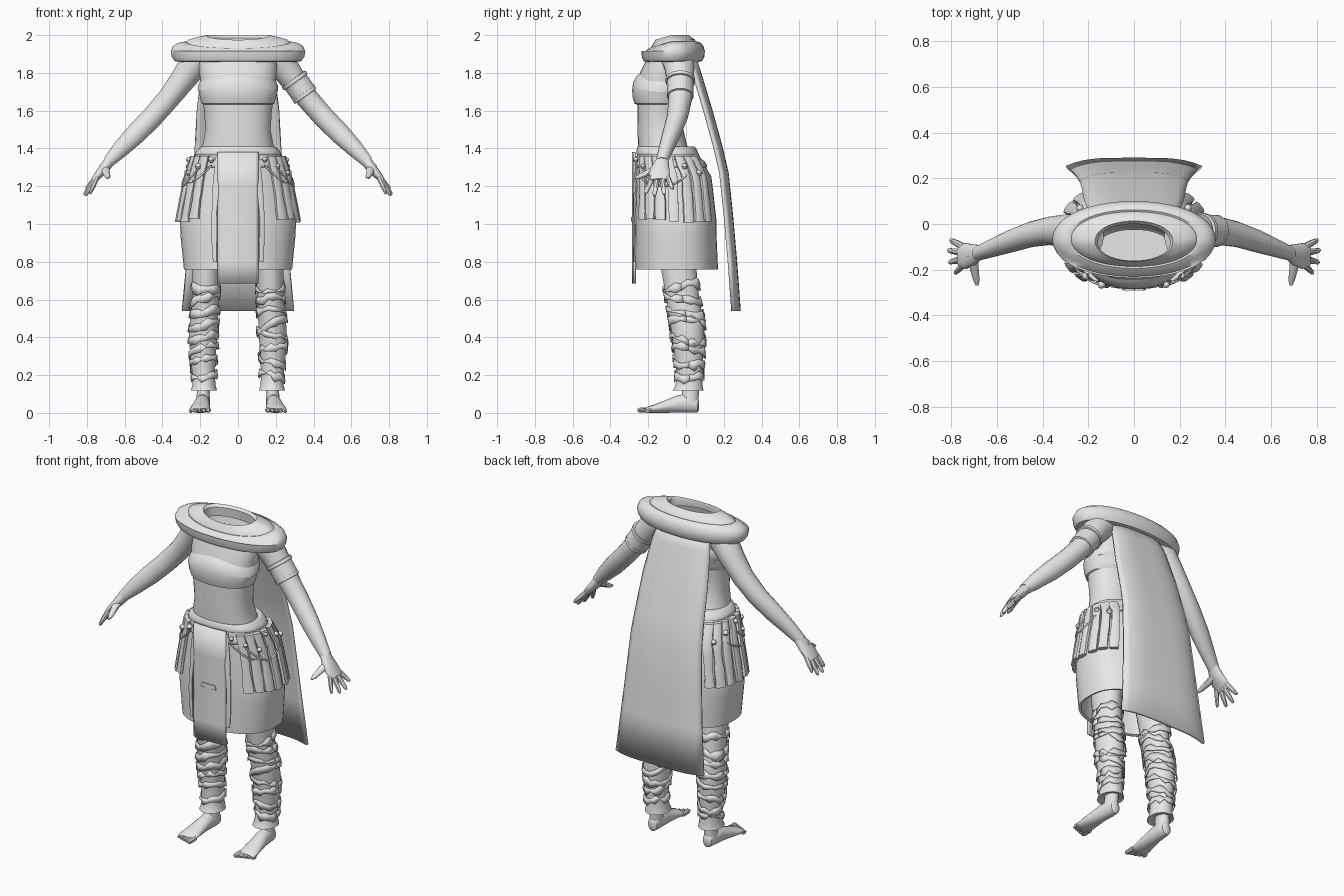
import bpy, bmesh, math, random
from mathutils import Vector

random.seed(4)
cube = bpy.data.objects.get("Cube")
if cube:
    bpy.data.objects.remove(cube)

grey = bpy.data.materials.new("plain grey")
grey.use_nodes = True
grey.diffuse_color = (0.8, 0.8, 0.8, 1)
grey.node_tree.nodes["Principled BSDF"].inputs["Base Color"].default_value = grey.diffuse_color

X, Y, Z = Vector((1, 0, 0)), Vector((0, 1, 0)), Vector((0, 0, 1))
SIDES = (("left", 1), ("right", -1))
built = []


def finish(name, bm):
    bmesh.ops.recalc_face_normals(bm, faces=bm.faces)
    mesh = bpy.data.meshes.new(name)
    bm.to_mesh(mesh)
    bm.free()
    mesh.materials.append(grey)
    obj = bpy.data.objects.new(name, mesh)
    bpy.context.collection.objects.link(obj)
    built.append(obj)
    return obj


def power(c, p):
    return math.copysign(abs(c) ** (2 / p), c)


def loft(name, sections, u=X, v=Y, n=32, p=2, side=1, caps=True):
    """Skin rounded rings given as (x, y, z, radius along u, radius along v)."""
    bm = bmesh.new()
    rings = []
    for x, y, z, ru, rv in sections:
        ring = []
        for i in range(n):
            a = math.tau * (i + 0.5) / n
            co = Vector((x, y, z)) + u * ru * power(math.cos(a), p) + v * rv * power(math.sin(a), p)
            ring.append(bm.verts.new((co.x * side, co.y, co.z)))
        rings.append(ring)
    for a, b in zip(rings, rings[1:]):
        for i in range(n):
            j = (i + 1) % n
            bm.faces.new((a[i], a[j], b[j], b[i]))
    if caps:
        bm.faces.new(rings[0])
        bm.faces.new(rings[-1])
    return finish(name, bm)


def sheet(name, rows, thickness):
    """Cloth grid with a solidify modifier."""
    bm = bmesh.new()
    grid = [[bm.verts.new(co) for co in row] for row in rows]
    for a, b in zip(grid, grid[1:]):
        for i in range(len(a) - 1):
            bm.faces.new((a[i], a[i + 1], b[i + 1], b[i]))
    mod = finish(name, bm).modifiers.new("cloth thickness", "SOLIDIFY")
    mod.thickness = thickness
    mod.offset = 0


def cord(name, points, radius):
    curve = bpy.data.curves.new(name, "CURVE")
    curve.dimensions = "3D"
    curve.bevel_depth = radius
    curve.bevel_resolution = 1
    spline = curve.splines.new("POLY")
    spline.points.add(len(points) - 1)
    for pt, co in zip(spline.points, points):
        pt.co = (*co, 1)
    curve.materials.append(grey)
    bpy.context.collection.objects.link(bpy.data.objects.new(name, curve))


def section_at(sections, z):
    """Interpolate a descending list of sections at height z."""
    for a, b in zip(sections, sections[1:]):
        if a[2] >= z >= b[2]:
            return Vector(a).lerp(Vector(b), (a[2] - z) / (a[2] - b[2]))
    return Vector(sections[-1])


# Hollow torso, and a chest wrap with an arched top edge
loft("torso", [(0, -.1, 1.34, .205, .15), (0, -.125, 1.42, .188, .13), (0, -.135, 1.5, .173, .122),
               (0, -.14, 1.6, .18, .118), (0, -.135, 1.7, .195, .125), (0, -.12, 1.8, .205, .125),
               (0, -.09, 1.87, .21, .12), (0, -.08, 1.92, .2, .12)], p=2.3, caps=False)
wrap = loft("chest_wrap", [(0, -.14, 1.63, .18, .115), (0, -.145, 1.637, .193, .128), (0, -.145, 1.67, .202, .138),
                           (0, -.143, 1.71, .21, .143), (0, -.138, 1.75, .214, .143), (0, -.128, 1.785, .212, .134),
                           (0, -.12, 1.8, .2, .122)], p=2.2, caps=False)
for vert in wrap.data.vertices:
    if vert.co.z > 1.74:
        vert.co.z -= 1.1 * vert.co.x ** 2

# Soft rolled collar, lower at the front, with an open neck
collar = loft("collar", [(0, -.08, 1.875, .2, .11), (0, -.07, 1.858, .3, .138), (0, -.07, 1.862, .335, .155),
                         (0, -.068, 1.885, .352, .166), (0, -.068, 1.915, .357, .168), (0, -.068, 1.942, .345, .161),
                         (0, -.066, 1.958, .32, .146), (0, -.066, 1.966, .285, .128), (0, -.066, 1.962, .275, .12),
                         (0, -.066, 1.976, .262, .113), (0, -.07, 1.988, .22, .1), (0, -.075, 2, .17, .088),
                         (0, -.08, 1.985, .158, .08), (0, -.08, 1.93, .16, .085)], n=48, p=2.1, caps=False)
for vert in collar.data.vertices:
    if vert.co.z > 1.93:
        vert.co.z -= .3 * max(0, -.08 - vert.co.y)

# Skirt, hollow from below
skirt = [(0, -.105, 1.41, .195, .15), (0, -.1, 1.38, .222, .16), (0, -.065, 1.25, .262, .2),
         (0, -.055, 1.02, .308, .217), (0, -.055, .94, .305, .217), (0, -.05, .76, .287, .22)]
loft("skirt", skirt + [(0, -.05, .765, .272, .205), (0, -.06, 1, .24, .18)], n=48, p=2.4)


def on_skirt(angle, z, off):
    x, y, _, rx, ry = section_at(skirt, z)
    c, s = math.cos(angle), math.sin(angle)
    normal = Vector((c / rx, s / ry, 0)).normalized()
    return Vector((rx * power(c, 2.4), y + ry * power(s, 2.4), z)) + normal * off, normal


def skirt_strap(name, angle, top, bottom, width, depth, side, tip=1):
    normal = on_skirt(angle, top, 0)[1]
    secs = []
    for i in range(8):
        t = i / 7
        co = on_skirt(angle, top + (bottom - top) * t, .012)[0]
        w = width * (1 + (tip - 1) * t) * random.uniform(.85, 1.12)
        secs.append((*co, w, depth))
    loft(name, secs, u=Vector((-normal.y, normal.x, 0)), v=normal, n=8, p=3, side=side)


# Belt rolls
for label, z, h, bulge in (("waistband", 1.388, .022, .004), ("belt", 1.32, .022, .012)):
    secs = []
    for i in range(7):
        a = math.pi * (i / 6 - .5)
        x, y, zz, rx, ry = section_at(skirt, z + h * math.sin(a))
        out = bulge * math.cos(a)
        secs.append((x, y, zz, rx + out, ry + out))
    loft(label, secs, n=48, p=2.4)

# Front cloth with its small bar
sheet("front_cloth", [[(x, -.281 + .012 * abs(x / .108) ** 4, z) for x in (-.108, -.09, 0, .09, .108)]
                      for z in (1.38, 1.2, 1, .8, .685)], .01)
loft("front_cloth_bar", [(0, -.284, 1.012, .053, .007), (0, -.284, 1.037, .045, .007)], n=8, p=6)

for label, s in SIDES:
    # Narrow panel beside the front cloth
    skirt_strap(label + "_front_panel", math.radians(-70), 1.36, .8, .022, .006, s, .5)
    # Hanging straps over the hip
    for k in range(7):
        ang = math.radians(-46 + 15 * k)
        skirt_strap(f"{label}_hip_strap_{k}", ang, 1.36, 1.005 + random.uniform(0, .025), .026, .014, s, 1.1)
    # Beads and cords on the belt
    for k in range(6):
        co = on_skirt(math.radians(-60 + 19 * k), 1.34 - .035 * (k % 3), .026)[0]
        r = random.uniform(.012, .018)
        loft(f"{label}_bead_{k}", [(co.x, co.y, co.z + r * math.sin(a), r * math.cos(a), r * math.cos(a))
                                   for a in (-1.4, -.8, 0, .8, 1.4)], n=10, side=s)
    for k in range(2):
        path = []
        for i in range(9):
            co = on_skirt(math.radians(-62 + 7 * i + 20 * k), 1.31 - .09 * math.sin(math.pi * i / 9) - .02 * k, .026)[0]
            path.append((co.x * s, co.y, co.z))
        cord(f"{label}_hip_cord_{k}", path, .005)

# Long cape
cape = []
for z, w, y in ((1.9, .16, .04), (1.8, .19, .073), (1.6, .215, .133), (1.4, .226, .188), (1.27, .235, .218),
                (1.05, .25, .241), (.8, .27, .263), (.54, .295, .282)):
    cape.append([(w * t, y - .035 * t ** 4, z) for t in [i / 8 - 1 for i in range(17)]])
sheet("cape", cape, .016)

# Arms and hands
slant = Vector((.72, 0, .69))
for label, s in SIDES:
    loft(label + "_arm", [(.19, -.05, 1.89, .09, .08), (.245, -.035, 1.83, .08, .078), (.3, -.03, 1.755, .072, .068),
                          (.37, -.03, 1.662, .062, .06), (.45, -.045, 1.57, .056, .058), (.54, -.075, 1.478, .05, .056),
                          (.62, -.105, 1.398, .04, .046), (.685, -.128, 1.33, .033, .032)],
         u=Y, v=slant, n=20, side=s)
    loft(label + "_palm", [(.675, -.125, 1.34, .033, .03), (.7, -.135, 1.305, .046, .028),
                           (.735, -.14, 1.265, .057, .023), (.765, -.138, 1.23, .052, .015)],
         u=Y, v=slant, n=16, side=s)
    for k, (tx, ty, tz) in enumerate(((.805, -.07, 1.185), (.815, -.115, 1.155), (.81, -.168, 1.15), (.785, -.215, 1.16))):
        a, b = Vector((.745, -.1 - .026 * k, 1.25)), Vector((tx, ty, tz))
        loft(f"{label}_finger_{k}", [(*a.lerp(b, t), r, r) for t, r in ((0, .016), (.5, .015), (.9, .011), (1, .005))],
             u=Y, v=slant, n=8, side=s)
    loft(label + "_thumb", [(.708, -.14, 1.3, .028, .026), (.7, -.19, 1.278, .021, .019),
                            (.69, -.245, 1.252, .015, .014), (.686, -.27, 1.243, .006, .006)],
         u=X, v=Z, n=10, side=s)

# Arm band with two rims, on the left arm only
for label, t, size, half in (("upper_rim", 0, .078, .012), ("band", .5, .07, .05), ("lower_rim", 1, .071, .012)):
    c = Vector((.3, -.03, 1.76)).lerp(Vector((.352, -.03, 1.685)), t)
    along = Vector((.58, 0, -.81)) * half
    loft("left_arm_" + label, [(*(c + along * d), size + o, size + o)
                               for d, o in ((-1, -.01), (-.8, 0), (.8, 0), (1, -.01))],
         u=Y, v=Vector((.81, 0, .58)), n=24)

# Legs with ragged wrappings, and bare feet
leg = [(.15, -.05, .95, .09, .1), (.168, -.037, .75, .073, .094), (.172, -.016, .6, .07, .087),
       (.18, .002, .5, .074, .09), (.185, .012, .4, .075, .086), (.185, .015, .3, .068, .076),
       (.182, .018, .2, .06, .068), (.18, .016, .145, .062, .072), (.18, .012, .118, .07, .082)]
for label, s in SIDES:
    loft(label + "_leg", leg + [(.18, .015, .125, .05, .06)], n=24, side=s)
    for k in range(8):
        z, phase, tilt = .68 - .066 * k, random.uniform(0, 6), random.uniform(.01, .035)
        rows = [[], []]
        for i in range(19):
            a = math.tau * i / 18
            for row, drop in zip(rows, (0, .035)):
                h = z - drop + tilt * math.cos(a + phase)
                h += random.uniform(-.016, .016) * (0 < i < 18)
                x, y, _, rx, ry = section_at(leg, h)
                off = .003 + .12 * drop + random.uniform(0, .007) * (0 < i < 18)
                row.append((s * (x + (rx + off) * math.cos(a)), y + (ry + off) * math.sin(a), h))
        sheet(f"{label}_leg_wrap_{k}", rows, .004)
    loft(label + "_ankle", [(.182, .025, .16, .036, .045), (.184, .024, .1, .035, .045), (.186, .015, .045, .038, .05)],
         n=16, side=s)
    loft(label + "_foot", [(.185, .07, .04, .015, .025), (.185, .06, .042, .03, .04), (.186, .02, .05, .038, .05),
                           (.19, -.04, .048, .04, .048), (.195, -.1, .036, .047, .036), (.2, -.16, .024, .054, .024),
                           (.203, -.205, .016, .056, .016), (.203, -.215, .014, .05, .01)], u=X, v=Z, n=16, side=s)
    for k in range(5):
        x, r, end = .158 + .023 * k, .015 - .0015 * k, -.258 + .009 * k
        loft(f"{label}_toe_{k}", [(x, -.19, r, r, r), (x, end + .015, r, r, r), (x, end, r, r * .5, r * .5)],
             u=X, v=Z, n=8, side=s)

# Smooth shading that keeps real edges
bpy.ops.object.select_all(action="DESELECT")
for obj in built:
    obj.select_set(True)
bpy.context.view_layer.objects.active = built[0]
bpy.ops.object.shade_smooth_by_angle(angle=math.radians(40))
